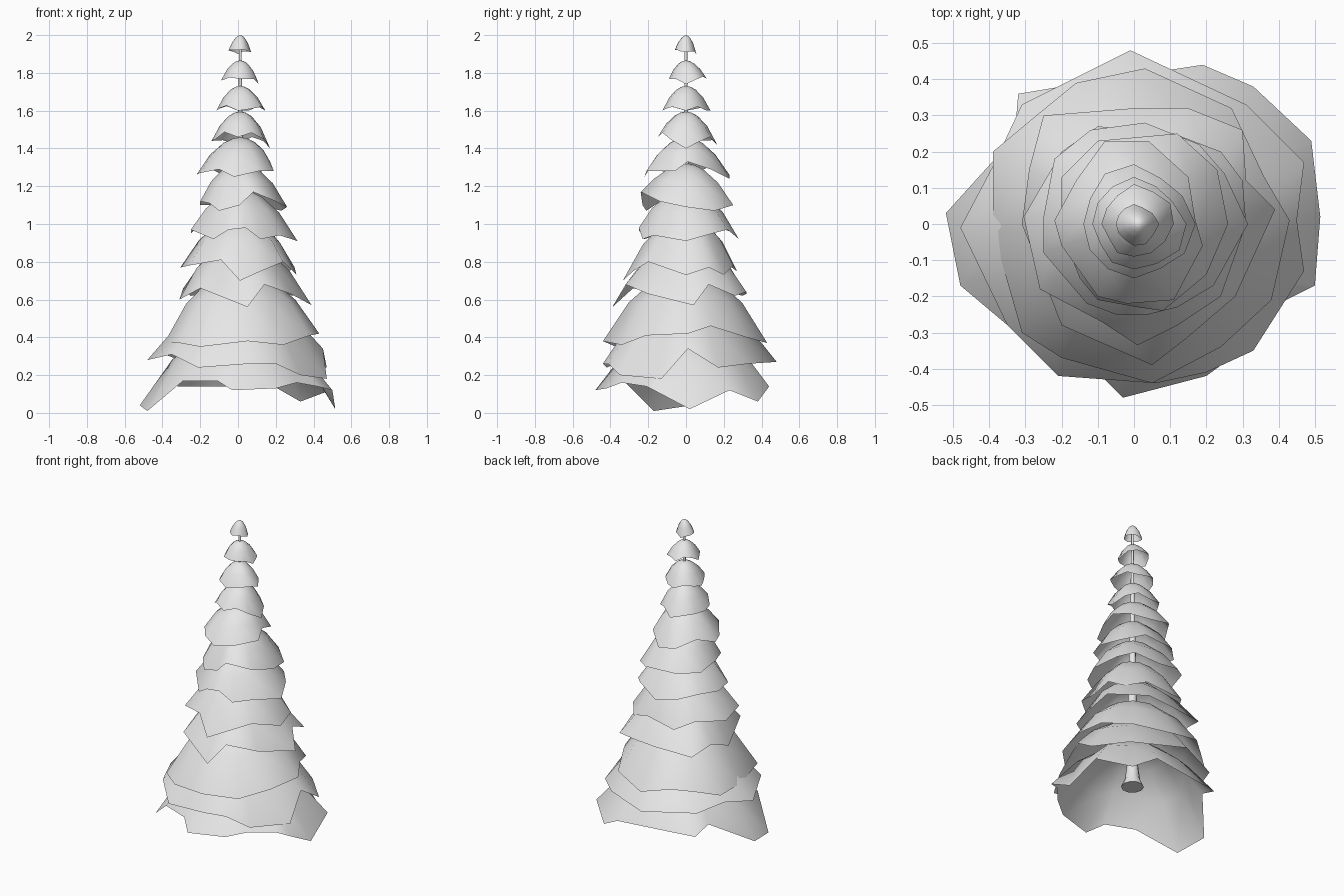
import bpy
import math
import random
from mathutils import Vector

random.seed(7)
cube = bpy.data.objects.get("Cube")
if cube:
    bpy.data.objects.remove(cube)

# One plain material for the whole tree
grey = bpy.data.materials.new("pale_grey")
grey.use_nodes = True
grey.diffuse_color = (0.8, 0.8, 0.8, 1)
grey.node_tree.nodes["Principled BSDF"].inputs["Base Color"].default_value = (0.8, 0.8, 0.8, 1)

# Skirt profile: share of the radius, share of the drop
PROFILE = [(0.2, 0.05), (0.4, 0.16), (0.7, 0.47), (1.0, 1.0)]
AXIS = Vector((0.012, 0.0))  # the stem stands slightly off centre


def add_mesh(name, verts, faces):
    mesh = bpy.data.meshes.new(name)
    mesh.from_pydata(verts, [], faces)
    mesh.materials.append(grey)
    for polygon in mesh.polygons:
        polygon.use_smooth = True
    mesh.update()
    obj = bpy.data.objects.new(name, mesh)
    bpy.context.collection.objects.link(obj)
    return obj


def bridge(first, second, count):
    """Quads between two rings of vertices."""
    return [(first + j, second + j, second + (j + 1) % count, first + (j + 1) % count)
            for j in range(count)]


def add_skirt(index, rim):
    """Open drooping skirt hung from the stem, ending in a ragged rim."""
    apex = 2 - 0.133 * index - 0.0005 * index ** 2
    count = len(rim)
    arms = [p.xy - AXIS for p in rim]
    mean_radius = sum(arm.length for arm in arms) / count
    mean_drop = sum(apex - p.z for p in rim) / count
    verts = [(AXIS.x, AXIS.y, apex)]
    for out, down in PROFILE:
        for p, arm in zip(rim, arms):
            radius = out * (mean_radius + (arm.length - mean_radius) * out)
            drop = down * (mean_drop + (apex - p.z - mean_drop) * out)
            spot = AXIS + arm.normalized() * radius
            verts.append((spot.x, spot.y, apex - drop))
    faces = [(0, 1 + j, 1 + (j + 1) % count) for j in range(count)]
    for ring in range(len(PROFILE) - 1):
        start = 1 + ring * count
        faces += bridge(start, start + count, count)
    return add_mesh(f"branch_tier_{index + 1}", verts, faces)


def ragged_rim(left, back, right, front, count=12):
    """Rim through four (radius, height) tips with random notches between."""
    rim = []
    for j in range(count):
        angle = math.tau * j / count
        c, s = math.cos(angle), math.sin(angle)
        across = left if c > 0 else right
        along = back if s > 0 else front
        radius = across[0] * c * c + along[0] * s * s
        height = across[1] * c * c + along[1] * s * s
        if j % 3:
            height += radius * random.uniform(0, 0.28)
            radius *= random.uniform(0.86, 1.06)
        rim.append(Vector((radius * c, radius * s, height)))
    return rim


# Rim tips of the small top tiers, from the top down: left, back, right, front
TIPS = [
    [(.07, 1.91), (.055, 1.9), (.05, 1.92), (.06, 1.92)],
    [(.11, 1.74), (.11, 1.77), (.09, 1.76), (.09, 1.77)],
    [(.145, 1.6), (.13, 1.6), (.115, 1.6), (.125, 1.6)],
    [(.17, 1.4), (.165, 1.42), (.14, 1.44), (.15, 1.46)],
]
for i, tips in enumerate(TIPS):
    add_skirt(i, ragged_rim(*tips))

# Narrow tiers with small notches
NARROW_RIMS = [
    [(.17, .01, 1.33), (.15, .13, 1.29), (.04, .23, 1.24), (-.08, .23, 1.26),
     (-.16, .12, 1.3), (-.22, .01, 1.26), (-.2, -.06, 1.27), (-.1, -.2, 1.29),
     (-.02, -.22, 1.25), (.11, -.21, 1.28), (.19, -.06, 1.28)],
    [(.26, 0, 1.09), (.23, .15, 1.07), (.12, .25, 1.1), (-.1, .23, 1.1), (-.2, .13, 1.1),
     (-.2, -.02, 1.12), (-.15, -.15, 1.11), (-.1, -.21, 1.07), (.01, -.23, 1.1),
     (.08, -.24, 1.17), (.2, -.14, 1.12)],
    [(.315, 0, .91), (.25, .14, .95), (.18, .22, .97), (.03, .28, .92), (-.12, .26, .95),
     (-.22, .18, .98), (-.25, .02, .95), (-.25, -.08, .97), (-.13, -.22, .92),
     (-.05, -.25, .97), (.04, -.25, .98), (.12, -.23, .92), (.22, -.17, .94)],
]
# Middle tiers with deep notches
MIDDLE_RIMS = [
    [(.31, 0, .73), (.3, .12, .77), (.24, .2, .73), (.11, .25, .78), (-.1, .27, .75),
     (-.2, .2, .8), (-.305, .02, .77), (-.26, -.18, .78), (-.09, -.27, .81),
     (.01, -.335, .7), (.12, -.28, .75), (.24, -.2, .8)],
    [(.39, .04, .57), (.31, .12, .68), (.3, .26, .62), (.15, .32, .64), (0, .32, .63),
     (-.25, .3, .62), (-.29, .15, .66), (-.31, 0, .6), (-.2, -.28, .66),
     (.05, -.39, .56), (.14, -.32, .68), (.28, -.2, .63)],
]
# Widest tiers with broad irregular lobes
LOWER_RIMS = [
    [(.43, .01, .42), (.36, .13, .46), (.27, .32, .4), (.03, .43, .37), (-.16, .39, .42),
     (-.27, .3, .4), (-.39, .2, .37), (-.39, -.02, .37), (-.31, -.3, .37),
     (-.2, -.37, .35), (.05, -.44, .38), (.24, -.34, .36), (.38, -.21, .41)],
    [(.45, .01, .34), (.47, .17, .24), (.31, .33, .26), (-.01, .48, .27), (-.31, .33, .28),
     (-.39, .16, .31), (-.48, -.01, .28), (-.35, -.28, .31), (-.21, -.42, .24),
     (.06, -.44, .26), (.2, -.41, .26), (.33, -.35, .2), (.47, -.13, .18)],
    [(.515, .02, .02), (.49, .23, .12), (.33, .38, .06), (.19, .44, .14), (-.14, .39, .14),
     (-.32, .36, .14), (-.33, .24, .18), (-.52, .03, .04), (-.48, -.17, .01),
     (-.29, -.33, .17), (-.11, -.4, .17), (-.03, -.48, .12), (.2, -.42, .13),
     (.31, -.34, .16), (.42, -.21, .14), (.5, -.17, .12)],
]
for i, points in enumerate(NARROW_RIMS + MIDDLE_RIMS + LOWER_RIMS, len(TIPS)):
    add_skirt(i, [Vector(p) for p in points])

# Slim tapering trunk with a flared foot
SIDES = 10
trunk_profile = [(.068, .205), (.045, .26), (.034, .35), (.026, .8), (.009, 1.7), (.007, 1.98)]
trunk_verts = [(AXIS.x + r * math.cos(math.tau * j / SIDES),
                AXIS.y + r * math.sin(math.tau * j / SIDES), z)
               for r, z in trunk_profile for j in range(SIDES)]
trunk_faces = [tuple(reversed(range(SIDES)))]
for ring in range(len(trunk_profile) - 1):
    lower = ring * SIDES
    trunk_faces += [tuple(reversed(f)) for f in bridge(lower, lower + SIDES, SIDES)]
trunk = add_mesh("trunk", trunk_verts, trunk_faces)
trunk.data.polygons[0].use_smooth = False
